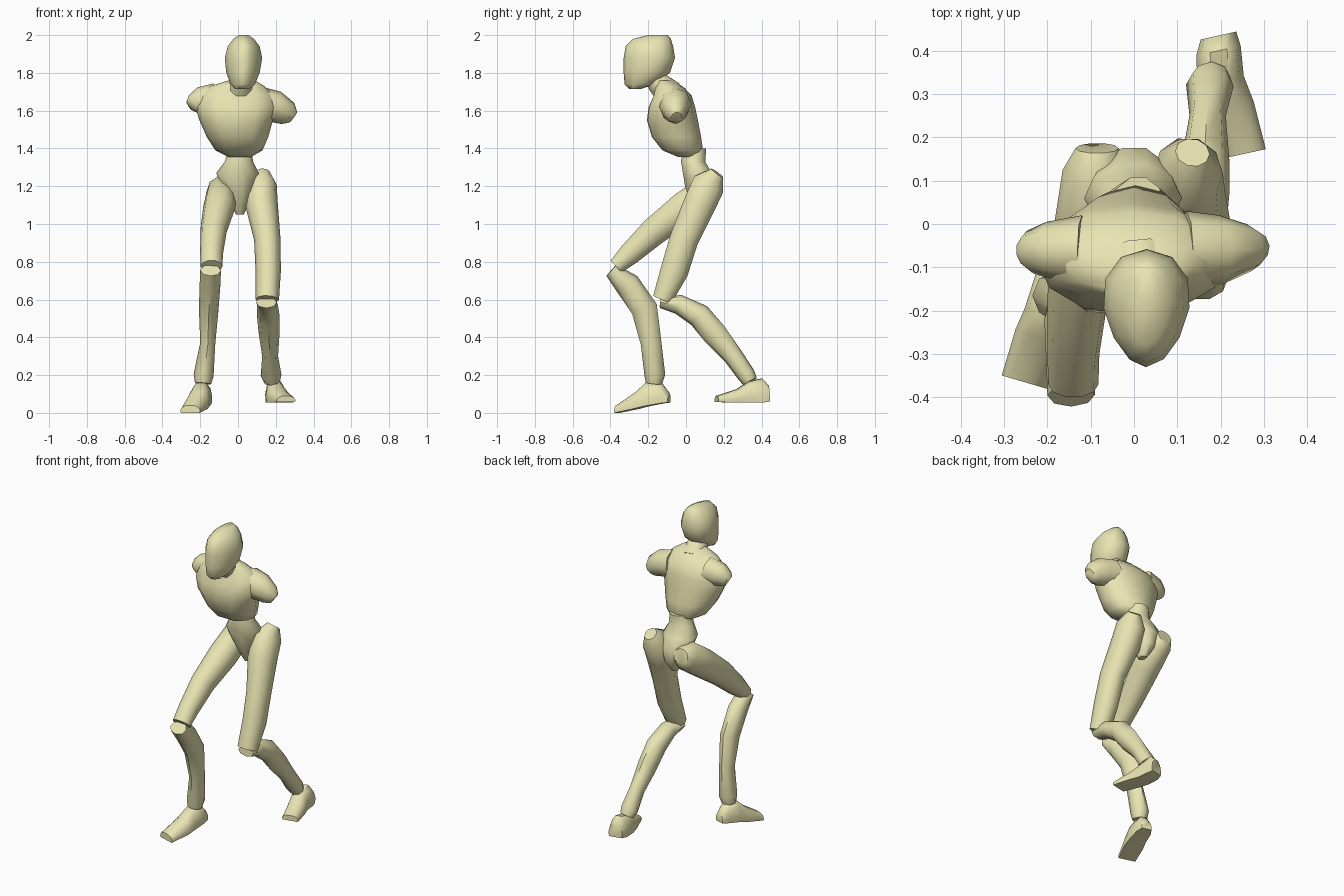
import bpy, bmesh
from math import cos, sin, pi, radians
from mathutils import Vector

skin = bpy.data.materials.new("pale_yellow")
skin.diffuse_color = (0.82, 0.78, 0.45, 1)


def finish(name, rings, angle):
    """Skin a list of point rings, cap both ends and shade."""
    bm = bmesh.new()
    vr = [[bm.verts.new(p) for p in ring] for ring in rings]
    n = len(vr[0])
    for a, b in zip(vr, vr[1:]):
        for i in range(n):
            j = (i + 1) % n
            bm.faces.new((a[i], a[j], b[j], b[i]))
    bm.faces.new(vr[0])
    bm.faces.new(vr[-1])
    bmesh.ops.recalc_face_normals(bm, faces=bm.faces)
    me = bpy.data.meshes.new(name)
    bm.to_mesh(me)
    bm.free()
    me.materials.append(skin)
    ob = bpy.data.objects.new(name, me)
    bpy.context.collection.objects.link(ob)
    bpy.ops.object.select_all(action='DESELECT')
    ob.select_set(True)
    bpy.context.view_layer.objects.active = ob
    bpy.ops.object.shade_smooth_by_angle(angle=radians(angle))


def limb(name, path, n=10, angle=50):
    """Rings (x, y, z, side radius, depth radius) square to the path."""
    pts = [Vector(p[:3]) for p in path]
    rings = []
    for i, p in enumerate(path):
        t = (pts[min(i + 1, len(pts) - 1)] - pts[max(i - 1, 0)]).normalized()
        ref = Vector((0, 1, 0)) if abs(t.x) > 0.7 else Vector((1, 0, 0))
        s = (ref - t * ref.dot(t)).normalized()
        u = t.cross(s)
        rings.append([pts[i] + s * p[3] * cos(2 * pi * k / n) + u * p[4] * sin(2 * pi * k / n)
                      for k in range(n)])
    finish(name, rings, angle)


def stack(name, levels, n=12, egg=0.0, dent=0.0, angle=50):
    """Level rings (z, x0, x1, y0, y1); egg narrows the front, dent grooves it."""
    rings = []
    for z, x0, x1, y0, y1 in levels:
        ring = []
        for k in range(n):
            c, s = cos(2 * pi * k / n), sin(2 * pi * k / n)
            x = (x0 + x1) / 2 + (x1 - x0) / 2 * c * (1 + egg * s)
            y = (y0 + y1) / 2 + (y1 - y0) / 2 * s
            if s < -0.99:
                y += dent
            ring.append((x, y, z))
        rings.append(ring)
    finish(name, rings, angle)


def foot(name, sections, n=8):
    """Upright rounded-box rings (x, y, half width, z0, z1) from heel to toe."""
    d = Vector(sections[-1][:2]) - Vector(sections[0][:2])
    d.normalize()
    side = Vector((-d.y, d.x))
    rings = []
    for x, y, w, z0, z1 in sections:
        ring = []
        for a, b in ((-1, 0), (1, 0), (1.05, .35), (.85, .75), (.4, 1), (-.4, 1), (-.85, .75), (-1.05, .35)):
            ring.append((x + side.x * w * a, y + side.y * w * a, z0 + (z1 - z0) * b))
        rings.append(ring)
    finish(name, rings, 50)


# head and neck
stack("head", [(1.715, -.015, .06, -.30, -.24), (1.74, -.04, .09, -.325, -.16),
               (1.80, -.062, .115, -.33, -.085), (1.88, -.07, .128, -.33, -.058),
               (1.94, -.055, .115, -.32, -.068), (1.98, -.025, .085, -.28, -.08),
               (2.0, .005, .055, -.20, -.10)], egg=0.22)
limb("neck", [(.01, -.09, 1.69, .09, .08), (.02, -.14, 1.74, .065, .065),
              (.025, -.18, 1.79, .055, .055)])

# chest with two arm stumps
stack("chest", [(1.355, -.05, .07, -.05, .065), (1.39, -.12, .13, -.14, .09),
                (1.46, -.165, .16, -.195, .08), (1.55, -.205, .185, -.222, .063),
                (1.62, -.225, .215, -.212, .048), (1.68, -.205, .195, -.185, .03),
                (1.73, -.15, .14, -.17, -.02), (1.76, -.05, .09, -.16, -.07)],
      dent=0.015)
limb("right_arm_stump", [(.12, -.06, 1.635, .09, .09), (.20, -.06, 1.62, .08, .085),
                         (.265, -.055, 1.585, .055, .065), (.292, -.05, 1.565, .03, .035)], 8)
limb("left_arm_stump", [(-.12, -.06, 1.66, .08, .085), (-.20, -.06, 1.65, .065, .075),
                        (-.24, -.065, 1.635, .05, .05), (-.255, -.07, 1.625, .03, .03)], 8)

# waist and pelvis
stack("waist", [(1.40, -.05, .07, -.02, .11), (1.33, -.07, .08, -.03, .105),
                (1.27, -.115, .11, -.02, .14), (1.20, -.09, .09, -.01, .18),
                (1.12, -.05, .065, .02, .175), (1.05, -.01, .03, .06, .12)], n=10)

# legs: hip to knee, knee to ankle
limb("left_thigh", [(-.085, .175, 1.19, .05, .045), (-.085, .12, 1.175, .08, .09),
                    (-.10, -.01, 1.085, .085, .09), (-.13, -.17, .96, .07, .078),
                    (-.14, -.30, .84, .06, .062), (-.14, -.37, .775, .058, .045)])
limb("left_shin", [(-.145, -.395, .755, .055, .04), (-.148, -.31, .68, .055, .068),
                   (-.155, -.22, .55, .052, .07), (-.16, -.185, .37, .04, .055),
                   (-.182, -.165, .20, .053, .055), (-.185, -.17, .155, .043, .043)], 8)
limb("right_thigh", [(.135, .165, 1.27, .04, .04), (.125, .12, 1.21, .08, .092),
                     (.125, .07, 1.10, .086, .09), (.155, -.01, .92, .07, .08),
                     (.16, -.062, .75, .067, .078), (.155, -.125, .60, .062, .055)])
limb("right_shin", [(.15, -.135, .585, .055, .03), (.155, -.04, .575, .055, .052),
                    (.16, .07, .515, .06, .065), (.165, .15, .42, .055, .066),
                    (.17, .25, .30, .042, .052), (.175, .32, .20, .055, .048),
                    (.18, .34, .165, .043, .04)], 8)

# feet
foot("left_foot", [(-.172, -.09, .03, .055, .105), (-.182, -.13, .045, .05, .155),
                   (-.20, -.21, .052, .035, .158), (-.215, -.26, .058, .022, .11),
                   (-.253, -.365, .052, .0, .04)])
foot("right_foot", [(.195, .435, .04, .06, .145), (.195, .40, .05, .055, .182),
                    (.20, .33, .052, .055, .165), (.22, .27, .055, .055, .125),
                    (.255, .162, .048, .057, .09)])
